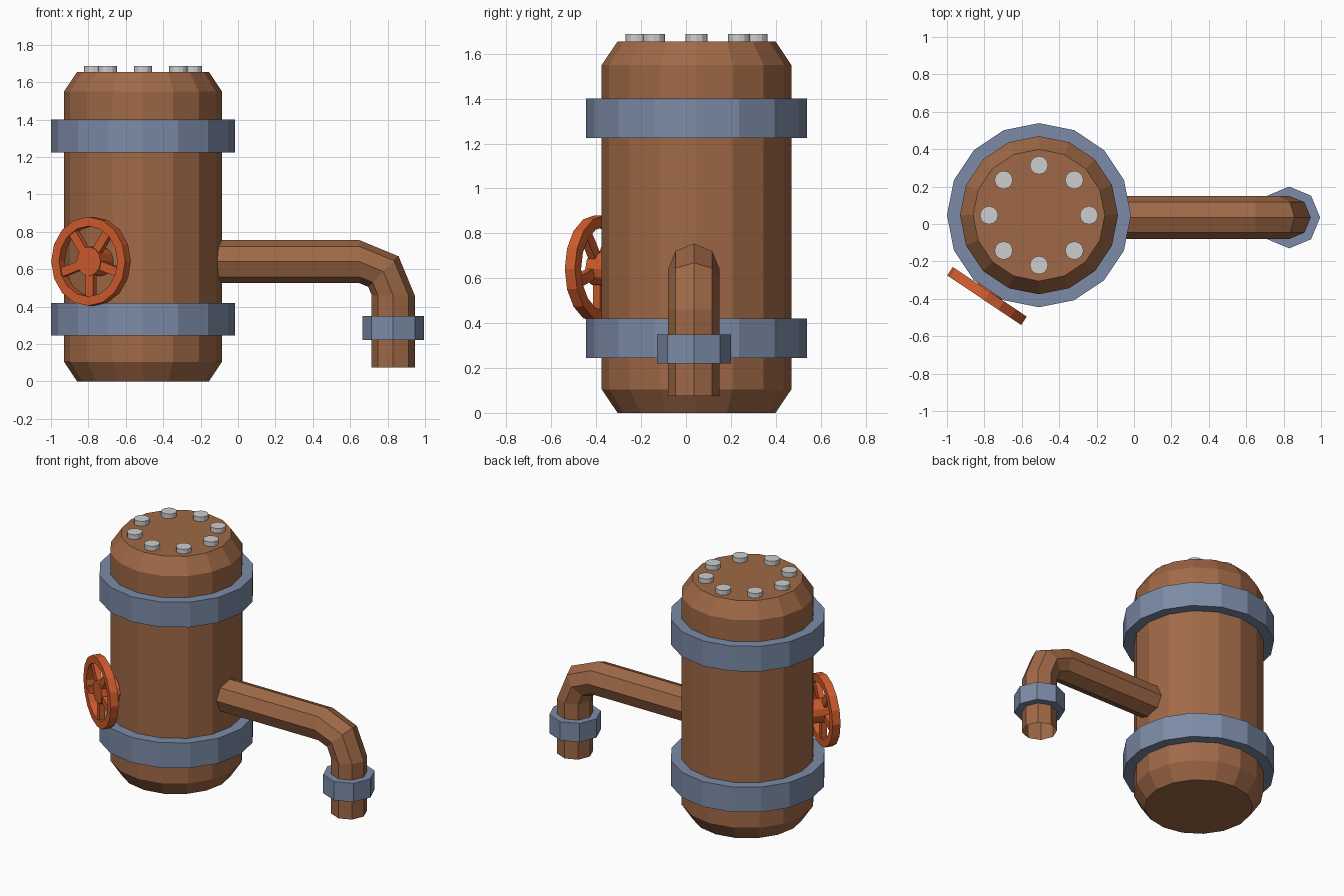
import bpy, math
from mathutils import Matrix, Vector

if "Cube" in bpy.data.objects:
    bpy.data.objects.remove(bpy.data.objects["Cube"])


def material(name, rgb):
    m = bpy.data.materials.new(name)
    m.diffuse_color = (*rgb, 1)
    m.use_nodes = True
    m.node_tree.nodes["Principled BSDF"].inputs["Base Color"].default_value = m.diffuse_color
    return m


COPPER = material("copper brown", (0.352, 0.141, 0.063))
STEEL = material("blue grey steel", (0.200, 0.260, 0.385))
ORANGE = material("valve orange", (0.640, 0.110, 0.027))
GREY = material("bolt grey", (0.610, 0.610, 0.610))


def make(name, verts, faces, mat, matrix=Matrix()):
    me = bpy.data.meshes.new(name)
    me.from_pydata([matrix @ Vector(v) for v in verts], [], faces)
    me.materials.append(mat)
    me.update()
    ob = bpy.data.objects.new(name, me)
    bpy.context.collection.objects.link(ob)
    return ob


def bridge(rings, n, closed=False):
    """Quads joining successive rings of n points."""
    count = rings if closed else rings - 1
    faces = []
    for k in range(count):
        a, b = k * n, (k + 1) % rings * n
        for i in range(n):
            j = (i + 1) % n
            faces.append((a + i, a + j, b + j, b + i))
    return faces


def lathe(name, profile, n, mat, matrix=Matrix(), closed=False):
    """Turn (radius, height) points round local z; open profiles get capped."""
    verts = [(r * math.cos(math.tau * i / n), r * math.sin(math.tau * i / n), z)
             for r, z in profile for i in range(n)]
    faces = bridge(len(profile), n, closed)
    if not closed:
        faces.append(tuple(reversed(range(n))))
        faces.append(tuple(range(len(verts) - n, len(verts))))
    return make(name, verts, faces, mat, matrix)


def ring(name, r_in, r_out, z0, z1, n, mat, matrix=Matrix()):
    return lathe(name, [(r_in, z0), (r_out, z0), (r_out, z1), (r_in, z1)],
                 n, mat, matrix, closed=True)


# Tank with chamfered ends, and its two bands
CX, CY = -0.508, 0.047
tank_at = Matrix.Translation((CX, CY, 0))
lathe("tank", [(0.352, 0), (0.4225, 0.105), (0.4225, 1.55), (0.352, 1.655)],
      16, COPPER, tank_at)
ring("lower_band", 0.40, 0.492, 0.245, 0.42, 16, STEEL, tank_at)
ring("upper_band", 0.40, 0.492, 1.225, 1.40, 16, STEEL, tank_at)

# Lid bolts
for k in range(8):
    a = math.tau * k / 8
    at = Matrix.Translation((CX + 0.267 * math.cos(a), CY + 0.267 * math.sin(a), 0))
    lathe(f"lid_bolt_{k + 1}", [(0.049, 1.645), (0.049, 1.687)], 12, GREY, at)

# Spout pipe: octagon swept along, round the elbow and down; mouth left open
PY, PR = 0.035, 0.115
path = [(-0.20, 0.64, 0), (0.65, 0.64, 0),
        (0.65 + 0.18 * math.sin(math.pi / 4), 0.46 + 0.18 * math.cos(math.pi / 4), 45),
        (0.83, 0.46, 90), (0.83, 0.075, 90)]
verts = []
for x, z, deg in path:
    t = math.radians(deg)
    for i in range(8):
        a = math.tau * i / 8
        u, v = PR * math.cos(a), PR * math.sin(a)
        verts.append((x + v * math.sin(t), PY + u, z + v * math.cos(t)))
make("spout_pipe", verts, bridge(len(path), 8), COPPER)
ring("spout_collar", 0.105, 0.165, 0.22, 0.35, 8, STEEL,
     Matrix.Translation((0.83, PY, 0)))

# Valve wheel: local z points outwards, local y points up
normal = Vector((-0.557, -0.83, 0)).normalized()
tangent = Vector((0, 0, 1)).cross(normal)
wheel = Matrix((tangent, Vector((0, 0, 1)), normal)).transposed().to_4x4()
wheel.translation = (-0.786, -0.385, 0.642)
ring("valve_rim", 0.188, 0.238, -0.027, 0.027, 16, ORANGE, wheel)
lathe("valve_hub", [(0.078, -0.11), (0.078, 0.024)], 12, ORANGE, wheel)

# Five spokes
for k in range(5):
    turn = Matrix.Rotation(math.radians(-90 + 72 * k), 4, 'Z')
    box = [(x, y, z) for z in (-0.018, 0.018)
           for x, y in ((0.05, -0.024), (0.2, -0.024), (0.2, 0.024), (0.05, 0.024))]
    make(f"valve_spoke_{k + 1}", box,
         bridge(2, 4) + [(3, 2, 1, 0), (4, 5, 6, 7)], ORANGE, wheel @ turn)
